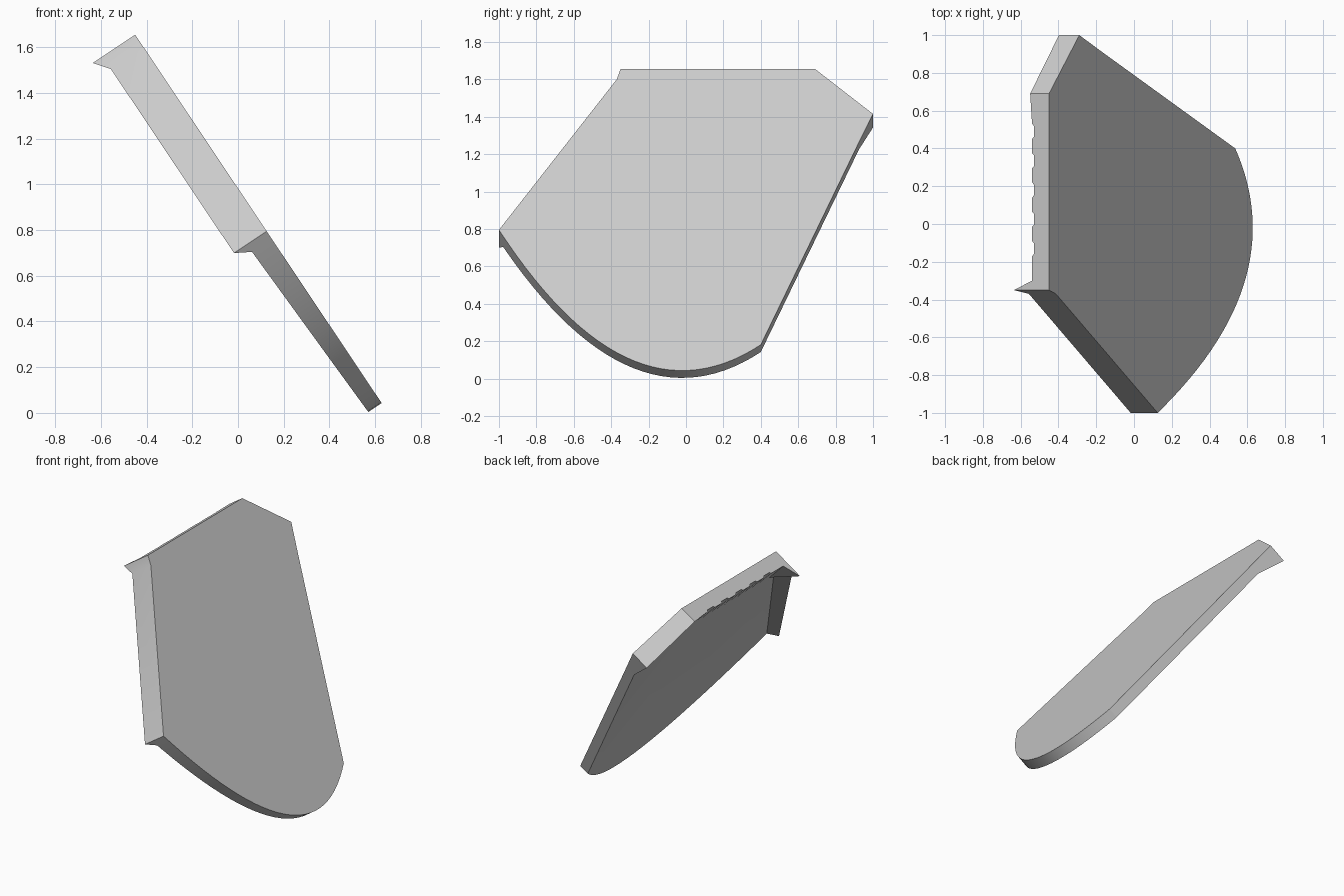
import bpy
import bmesh
from mathutils import Vector

cube = bpy.data.objects.get("Cube")
if cube:
    bpy.data.objects.remove(cube, do_unlink=True)

# Panel frame: y across, u down the slope, t depth below the upper face
ORIGIN = Vector((-0.45, 0, 1.655))
DOWN = Vector((0.556, 0, -0.831))
IN = Vector((-0.831, 0, -0.556))
SLAB = 0.07


def place(y, u, t=0.0):
    return ORIGIN + Vector((0, y, 0)) + DOWN * u + IN * t


# Top lip: spiked corner, then a lower edge with shallow notches
top_lip = [(-0.35, 0, 0.223), (-0.30, 0, 0.108)]
for i in range(5):
    c = -0.13 + 0.155 * i
    top_lip += [(c - 0.04, 0, 0.108), (c - 0.03, 0, 0.097),
                (c + 0.03, 0, 0.097), (c + 0.04, 0, 0.108)]
top_lip += [(0.69, 0, 0.12)]
lip_end = len(top_lip) - 1

# Slanted shoulder, straight side, curved lower edge, front rib
outline = top_lip + [(1.0, 0.289, 0.13), (0.925, 0.47, SLAB)]
kink = len(outline) - 1
STEPS = 28
ys = [0.4 - 1.36 * i / STEPS for i in range(STEPS + 1)] + [-0.978]
for y in ys:
    depth = SLAB + 0.035 * max(0, -y) ** 2
    outline.append((y, 1.94 - 0.943 * (y + 0.02) ** 2, depth))
rib_foot = len(outline) - 1
outline += [(-1.0, 1.035, 0.172), (-0.37, 0.066, 0.172)]

bm = bmesh.new()
upper = [bm.verts.new(place(y, u)) for y, u, t in outline]
lower = [bm.verts.new(place(y, u, t)) for y, u, t in outline]

# Upper face and edge walls
bm.faces.new(upper)
n = len(outline)
for i in range(n):
    j = (i + 1) % n
    bm.faces.new((upper[i], upper[j], lower[j], lower[i]))

# Sloping underside of the top lip
feet = []
for y, u, t in top_lip:
    k = (y + 0.35) / 1.04
    feet.append(bm.verts.new(place(-0.385 + 1.003 * k, 0.18, SLAB)))
for i in range(lip_end):
    bm.faces.new((lower[i], lower[i + 1], feet[i + 1], feet[i]))
bm.faces.new((lower[lip_end], lower[lip_end + 1], lower[kink], feet[lip_end]))

# Sloping underside of the front rib
bm.faces.new((lower[n - 1], lower[0], feet[0]))
bm.faces.new((lower[rib_foot], lower[n - 2], lower[n - 1], feet[0]))

# Main underside
bm.faces.new(feet + lower[kink:rib_foot + 1])
bmesh.ops.recalc_face_normals(bm, faces=bm.faces[:])

mesh = bpy.data.meshes.new("tilted_panel")
bm.to_mesh(mesh)
bm.free()
panel = bpy.data.objects.new("tilted_panel", mesh)
bpy.context.collection.objects.link(panel)

# Plain grey material
mat = bpy.data.materials.new("light_grey")
mat.use_nodes = True
grey = (0.6, 0.6, 0.6, 1)
mat.diffuse_color = grey
mat.node_tree.nodes["Principled BSDF"].inputs["Base Color"].default_value = grey
mesh.materials.append(mat)

bpy.ops.object.select_all(action="DESELECT")
panel.select_set(True)
bpy.context.view_layer.objects.active = panel
bpy.ops.object.shade_smooth_by_angle(angle=0.35)
